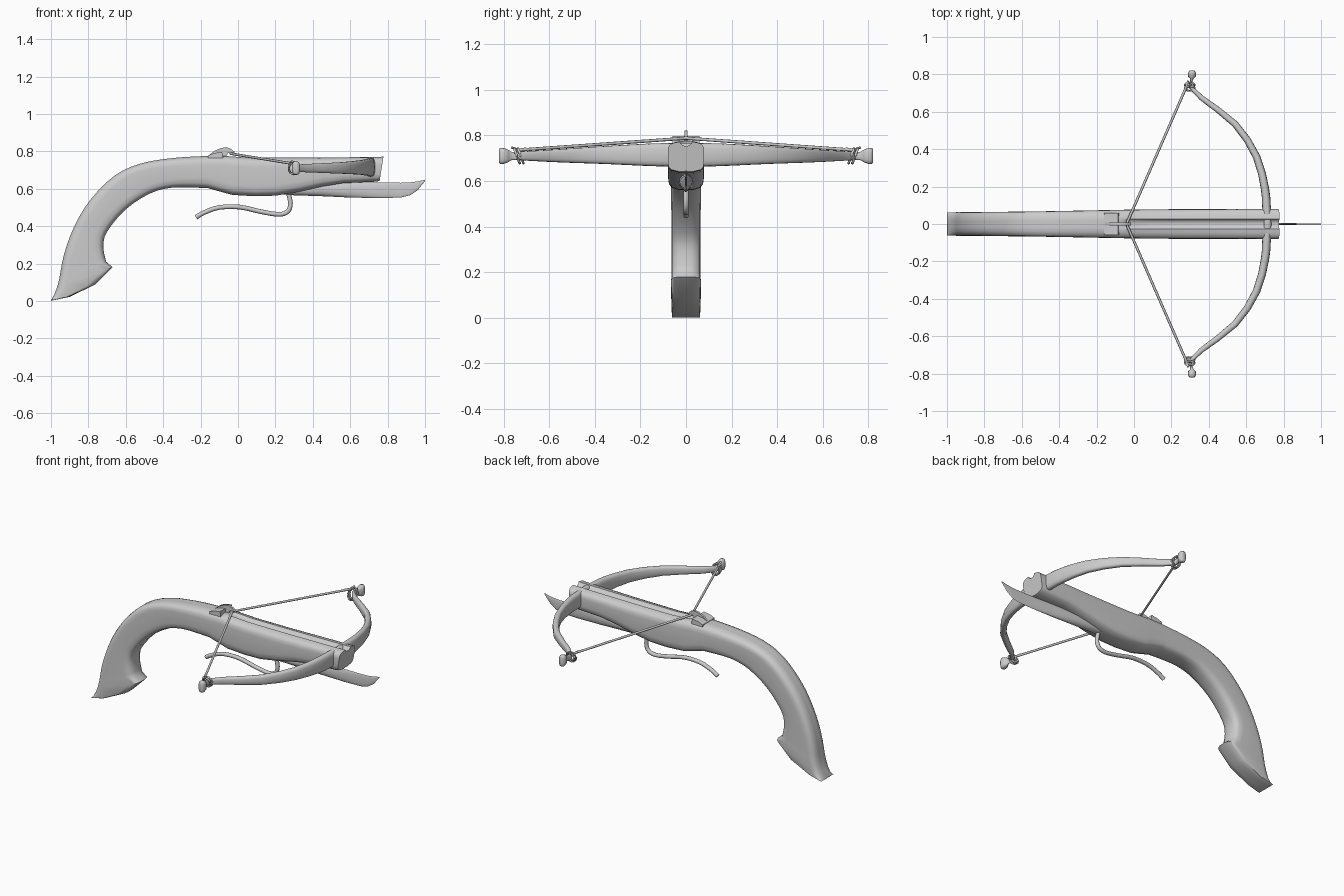
import bpy, bmesh, math
from mathutils import Vector

if "Cube" in bpy.data.objects:
    bpy.data.objects.remove(bpy.data.objects["Cube"])


def finish(name, bm, angle=40):
    bmesh.ops.recalc_face_normals(bm, faces=bm.faces)
    mesh = bpy.data.meshes.new(name)
    bm.to_mesh(mesh)
    bm.free()
    mesh.shade_smooth()
    mesh.set_sharp_from_angle(angle=math.radians(angle))
    ob = bpy.data.objects.new(name, mesh)
    bpy.context.collection.objects.link(ob)
    return ob


def loft(name, rings, angle=40):
    """Skin closed rings of equal point count and cap both ends."""
    bm = bmesh.new()
    rows = [[bm.verts.new(p) for p in r] for r in rings]
    n = len(rows[0])
    for a, b in zip(rows, rows[1:]):
        for i in range(n):
            j = (i + 1) % n
            bm.faces.new((a[i], a[j], b[j], b[i]))
    bm.faces.new(rows[0])
    bm.faces.new(rows[-1])
    return finish(name, bm, angle)


def extrude_profile(name, pts, half):
    """Extrude an x-z outline to +-half in y."""
    return loft(name, [[(x, y, z) for x, z in pts] for y in (-half, half)])


def spline(pts, steps=4):
    """Catmull-Rom interpolation of tuples of any length."""
    out = []
    for i in range(len(pts) - 1):
        p = [pts[max(0, min(len(pts) - 1, i + k))] for k in (-1, 0, 1, 2)]
        for s in range(steps):
            t = s / steps
            out.append(tuple(0.5 * (2*b + (c-a)*t + (2*a-5*b+4*c-d)*t*t + (3*b-a-3*c+d)*t**3)
                             for a, b, c, d in zip(*p)))
    out.append(tuple(pts[-1]))
    return out


def tube(name, pts, radius, n=8):
    pts = [Vector(p) for p in pts]
    rings = []
    for i, p in enumerate(pts):
        t = (pts[min(i + 1, len(pts) - 1)] - pts[max(i - 1, 0)]).normalized()
        up = Vector((0, 0, 1)) if abs(t.z) < 0.9 else Vector((1, 0, 0))
        if abs(t.y) < 0.01:
            up = Vector((0, 1, 0))
        u = t.cross(up).normalized()
        v = t.cross(u)
        rings.append([p + radius * (math.cos(a) * u + math.sin(a) * v)
                      for a in (2 * math.pi * k / n for k in range(n))])
    return loft(name, rings, 60)


# Stock: top point, bottom point, half width, groove depth per station
grip = [
    (-.995, .012, -.90, .022, .062, 0), (-.98, .04, -.76, .09, .064, 0), (-.965, .08, -.67, .18, .065, 0)]
arm = [
    (-.955, .12, -.705, .21, .064, 0), (-.93, .25, -.72, .29, .064, 0),
    (-.875, .40, -.70, .37, .064, 0), (-.79, .54, -.60, .49, .065, 0),
    (-.66, .67, -.47, .575, .066, 0), (-.52, .735, -.36, .605, .068, 0),
    (-.34, .765, -.26, .607, .071, 0), (-.17, .775, -.16, .603, .074, 0)]
fore = [
    (-.06, .775, -.06, .575, .076, 0), (-.03, .772, -.03, .567, .077, .012),
    (.09, .766, .09, .56, .078, .018), (.20, .766, .20, .563, .079, .018),
    (.32, .766, .32, .583, .08, .018), (.45, .767, .45, .612, .08, .018),
    (.56, .768, .56, .63, .08, .018), (.755, .77, .74, .638, .08, .018),
    (.778, .772, .757, .642, .08, .018)]
# Cross-section: (fraction of half width, inset from top, fraction of depth)
half_sec = [(.10, 'g', 0), (.24, 'g', .3), (.34, 't', 0), (.6, 't', .004), (.84, 't', .012),
            (.97, 't', .028), (1, 't', .05), (1, 'b', .055), (.95, 'b', .026),
            (.8, 'b', .01), (.4, 'b', 0)]
rings = []
for tx, tz, bx, bz, w, g in grip + spline(arm, 3) + fore:
    top, bot = Vector((tx, 0, tz)), Vector((bx, 0, bz))
    depth = (top - bot).length
    d = (bot - top) / depth
    side = []
    for u, kind, off in half_sec:
        if kind == 'g':
            p = top + d * g * (1 - off)
        elif kind == 't':
            p = top + d * min(off, depth * off * 6)
        else:
            p = bot - d * min(off, depth * off * 6)
        side.append((p, u * w))
    rings.append([(p.x, y, p.z) for p, y in side] +
                 [(p.x, -y, p.z) for p, y in reversed(side)])
# close the butt down to its sharp heel
rings.insert(0, [(-1 + .002 * k / 22, p[1], .001) for k, p in enumerate(rings[0])])
loft("stock", rings, 38)

# Bow: x, y, z, half thickness, half height from centre outward, ending in a knob
limb = spline([(.715, 0, .715, .024, .052), (.708, .10, .715, .023, .051), (.70, .19, .715, .022, .048),
               (.655, .36, .714, .02, .039), (.54, .535, .711, .018, .030),
               (.36, .675, .71, .014, .022), (.30, .74, .71, .010, .018)], 2)
knob = [(.306, .765, .71, .006, .018), (.31, .778, .71, .010, .026), (.31, .787, .71, .02, .031),
        (.31, .806, .71, .022, .036), (.31, .817, .71, .017, .034), (.31, .821, .71, .009, .028)]
path = limb + knob
path = [(x, -y, z, a, b) for x, y, z, a, b in reversed(path[1:])] + path
rings = []
for i, (x, y, z, a, b) in enumerate(path):
    q, r = path[max(i - 1, 0)], path[min(i + 1, len(path) - 1)]
    t = Vector((r[0] - q[0], r[1] - q[1], 0)).normalized()
    if abs(y) > .77:
        t = Vector((0, 1, 0))
    nrm = Vector((t.y, -t.x, 0))
    ring = []
    for k in range(16):
        c, s = math.cos(k * math.pi / 8), math.sin(k * math.pi / 8)
        c, s = (math.copysign(abs(v) ** .7, v) for v in (c, s))
        ring.append(Vector((x, y, z)) + nrm * a * c + Vector((0, 0, b * s)))
    rings.append(ring)
loft("bow", rings, 50)

# Bowstring with a wrapped loop and loose tail at each tip
tube("bowstring", [(.285, -.745, .735), (-.035, -.012, .787), (-.04, 0, .788),
                   (-.035, .012, .787), (.285, .745, .735)], .007)
for s, label in ((-1, "left"), (1, "right")):
    for k, y0 in enumerate((.725, .742)):
        loop = [(.298 + .026 * math.cos(a), s * (y0 + .012 * math.sin(a)), .71 + .032 * math.sin(a))
                for a in (2 * math.pi * i / 16 for i in range(17))]
        tube(f"string_loop_{label}_{k}", loop, .006, 6)
    tube(f"string_tail_{label}", [(.265, s * .70, .742), (.28, s * .735, .737), (.29, s * .765, .747)], .006, 6)

# Lower blade: x, top z, bottom z, half width
blade = [(.24, .595, .57, .022), (.30, .62, .565, .032), (.45, .635, .56, .028), (.60, .635, .553, .018),
         (.76, .633, .55, .006), (.87, .632, .553, .004), (.92, .634, .565, .004),
         (.96, .639, .592, .003), (1.0, .648, .641, .002)]
rings = []
for x, zt, zb, w in blade:
    m, h = (zt + zb) / 2, (zt - zb) / 2
    rings.append([(x, w * math.cos(a), m + h * math.sin(a))
                  for a in (2 * math.pi * k / 16 for k in range(16))])
loft("lower_blade", rings, 50)

# Curved trigger lever
lever = spline([(.262, 0, .60), (.275, 0, .555), (.28, 0, .51), (.262, 0, .475), (.215, 0, .463),
                (.12, 0, .478), (.01, 0, .502), (-.10, 0, .50), (-.18, 0, .473), (-.225, 0, .447)], 3)
tube("trigger_lever", lever, .0125, 10)

# String catch: wedge plate and thin upright fin
extrude_profile("catch_plate", [(-.16, .76), (-.16, .778), (-.13, .79), (-.085, .798), (-.08, .76)], .06)
extrude_profile("catch_fin", [(-.16, .765), (-.155, .78), (-.125, .803), (-.09, .818), (-.06, .822),
                              (-.035, .812), (-.015, .793), (-.03, .793), (-.055, .79), (-.065, .765)], .007)
